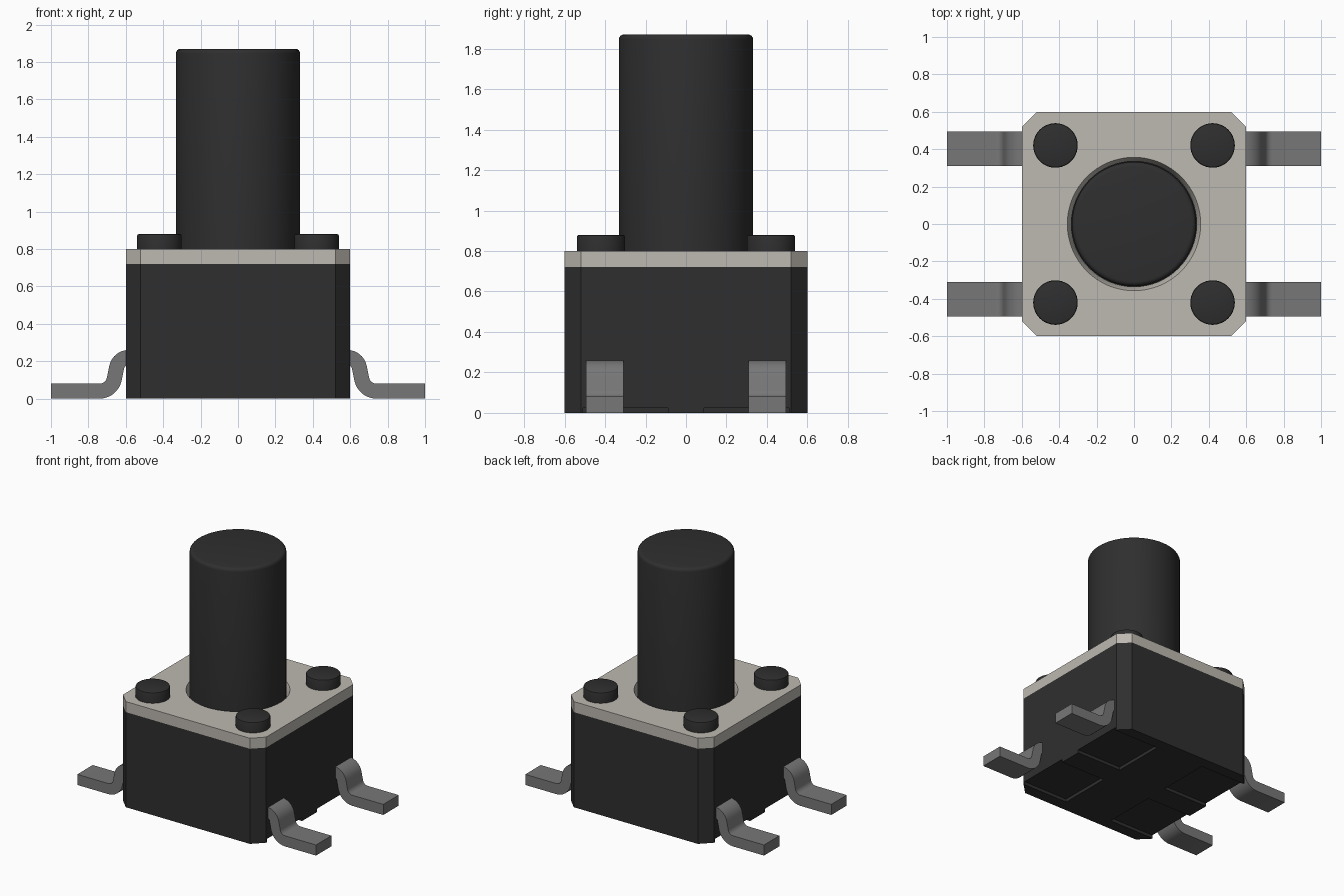
import bpy, bmesh, math

if "Cube" in bpy.data.objects:
    bpy.data.objects.remove(bpy.data.objects["Cube"], do_unlink=True)


def material(name, rgb, metallic=0.0):
    m = bpy.data.materials.new(name)
    m.use_nodes = True
    m.diffuse_color = (*rgb, 1)
    bsdf = m.node_tree.nodes["Principled BSDF"]
    bsdf.inputs["Base Color"].default_value = (*rgb, 1)
    bsdf.inputs["Roughness"].default_value = 0.6
    return m


BLACK = material("black plastic", (0.028, 0.028, 0.028))
COVER = material("warm grey cover", (0.51, 0.485, 0.44))
METAL = material("grey metal", (0.185, 0.185, 0.185))


def finish(name, bm, mat=None, smooth=False):
    bmesh.ops.recalc_face_normals(bm, faces=bm.faces)
    mesh = bpy.data.meshes.new(name)
    bm.to_mesh(mesh)
    bm.free()
    ob = bpy.data.objects.new(name, mesh)
    bpy.context.collection.objects.link(ob)
    if mat:
        mesh.materials.append(mat)
    if smooth:
        smooth_sharp(ob)
    return ob


def activate(ob):
    bpy.ops.object.select_all(action='DESELECT')
    ob.select_set(True)
    bpy.context.view_layer.objects.active = ob


def smooth_sharp(ob):
    activate(ob)
    bpy.ops.object.shade_smooth_by_angle(angle=math.radians(35))


def prism(name, points, offset, mat=None, smooth=False):
    """Extrude a closed 3D outline along an offset vector."""
    bm = bmesh.new()
    face = bm.faces.new([bm.verts.new(p) for p in points])
    new = bmesh.ops.extrude_face_region(bm, geom=[face])["geom"]
    bmesh.ops.translate(bm, vec=offset,
                        verts=[v for v in new if isinstance(v, bmesh.types.BMVert)])
    return finish(name, bm, mat, smooth)


def lathe(name, profile, centre, mat=None, segments=64):
    """Solid of revolution from (radius, z) pairs, capped at both ends."""
    bm = bmesh.new()
    rings = []
    for r, z in profile:
        rings.append([bm.verts.new((centre[0] + r * math.cos(2 * math.pi * i / segments),
                                    centre[1] + r * math.sin(2 * math.pi * i / segments), z))
                      for i in range(segments)])
    for a, b in zip(rings, rings[1:]):
        for i in range(segments):
            j = (i + 1) % segments
            bm.faces.new((a[i], a[j], b[j], b[i]))
    bm.faces.new(rings[0])
    bm.faces.new(rings[-1])
    return finish(name, bm, mat, True)


def cut(ob, cutter):
    """Subtract the cutter, then discard it."""
    mod = ob.modifiers.new("cut", 'BOOLEAN')
    mod.operation = 'DIFFERENCE'
    mod.solver = 'EXACT'
    mod.object = cutter
    activate(ob)
    bpy.ops.object.modifier_apply(modifier=mod.name)
    bpy.data.objects.remove(cutter, do_unlink=True)


def octagon(z, h=0.6, c=0.08):
    """Square outline with chamfered corners."""
    k = h - c
    return [(x, y, z) for x, y in ((h, -k), (h, k), (k, h), (-k, h),
                                   (-h, k), (-h, -k), (-k, -h), (k, -h))]


CORNERS = [("front_left", 1, -1), ("front_right", -1, -1),
           ("back_left", 1, 1), ("back_right", -1, 1)]

# Housing with four shallow recesses underneath
body = prism("housing", octagon(0), (0, 0, 0.72), BLACK)
for label, sx, sy in CORNERS:
    outline = [(sx * x, sy * y, -0.05) for x, y in
               ((0.21, 0.09), (0.7, 0.09), (0.7, 0.51), (0.21, 0.51))]
    cut(body, prism("recess_cutter", outline, (0, 0, 0.075)))

# Cover plate with a tapered round hole
cover = prism("cover_plate", octagon(0.72), (0, 0, 0.08), COVER)
cut(cover, lathe("hole_cutter", [(0.335, 0.70), (0.335, 0.745), (0.357, 0.801), (0.357, 0.85)],
                 (0, 0)))
smooth_sharp(cover)


def rounded_top(radius, z0, z1, fillet, steps=4):
    pts = [(radius, z0)]
    for i in range(steps + 1):
        a = math.pi / 2 * i / steps
        pts.append((radius - fillet + fillet * math.cos(a), z1 - fillet + fillet * math.sin(a)))
    return pts


# Push button shaft
lathe("button_shaft", rounded_top(0.332, 0.71, 1.87, 0.025), (0, 0), BLACK)


# S-bent leg profile in the x-z plane
def arc(cx, cz, r, a0, a1, n=8):
    return [(cx + r * math.cos(math.radians(a0 + (a1 - a0) * i / n)),
             cz + r * math.sin(math.radians(a0 + (a1 - a0) * i / n))) for i in range(n + 1)]


upper = [(0.55, 0.26)] + arc(0.585, 0.155, 0.105, 90, 12) \
    + arc(0.74, 0.12, 0.04, 192, 270) + [(1.0, 0.08)]
lower = [(0.55, 0.18)] + arc(0.585, 0.155, 0.025, 90, 12) \
    + arc(0.74, 0.12, 0.12, 192, 270) + [(1.0, 0.0)]
leg_profile = upper + lower[::-1]

# Corner pegs and legs
for label, sx, sy in CORNERS:
    lathe("peg_" + label, rounded_top(0.119, 0.78, 0.88, 0.01, 2),
          (sx * 0.42, sy * 0.42), BLACK, 48)
    prism("leg_" + label, [(sx * x, sy * 0.31, z) for x, z in leg_profile],
          (0, sy * 0.185, 0), METAL, True)
